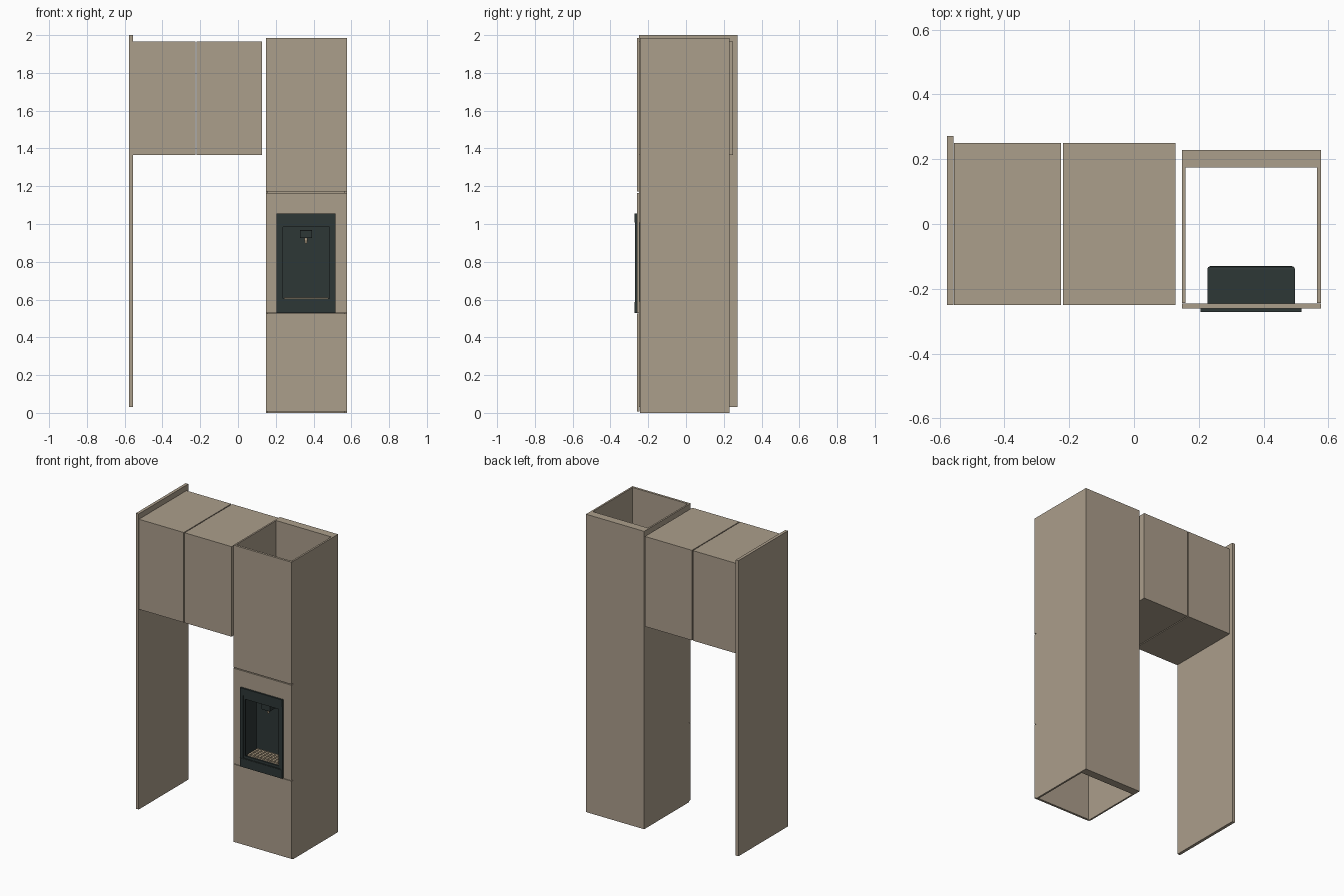
import bpy, bmesh
from mathutils import Matrix, Vector

if "Cube" in bpy.data.objects:
    bpy.data.objects.remove(bpy.data.objects["Cube"])


def material(name, rgb):
    m = bpy.data.materials.new(name)
    m.diffuse_color = (*rgb, 1)
    m.use_nodes = True
    m.node_tree.nodes["Principled BSDF"].inputs["Base Color"].default_value = m.diffuse_color
    return m


TAUPE = material("taupe_board", (0.41, 0.342, 0.26))
DARK = material("dark_plastic", (0.027, 0.038, 0.037))
SAND = material("sand_metal", (0.55, 0.44, 0.30))


def finish(name, bm, mat):
    bmesh.ops.recalc_face_normals(bm, faces=bm.faces)
    me = bpy.data.meshes.new(name)
    bm.to_mesh(me)
    bm.free()
    me.materials.append(mat)
    ob = bpy.data.objects.new(name, me)
    bpy.context.collection.objects.link(ob)
    return ob


def box(name, x, y, z, mat, bevel=0):
    bm = bmesh.new()
    size = Vector((x[1] - x[0], y[1] - y[0], z[1] - z[0]))
    mid = Vector((x[0] + x[1], y[0] + y[1], z[0] + z[1])) / 2
    bmesh.ops.create_cube(bm, size=1, matrix=Matrix.Translation(mid) @ Matrix.Diagonal((*size, 1)))
    ob = finish(name, bm, mat)
    if bevel:
        b = ob.modifiers.new("bevel", "BEVEL")
        b.width, b.segments = bevel, 2
    return ob


def frame(name, x, z, ix, iz, y, mat):
    """Upright rectangular ring: outer x/z, inner ix/iz, depth y."""
    bm = bmesh.new()
    loops = [[bm.verts.new((a, yy, b)) for a, b in
              ((r[0], s[0]), (r[1], s[0]), (r[1], s[1]), (r[0], s[1]))]
             for r, s, yy in ((x, z, y[0]), (ix, iz, y[0]), (ix, iz, y[1]), (x, z, y[1]))]
    for k in range(4):
        p, q = loops[k], loops[(k + 1) % 4]
        for i in range(4):
            j = (i + 1) % 4
            bm.faces.new((p[i], p[j], q[j], q[i]))
    return finish(name, bm, mat)


# Side panel and the two wall cabinets
box("tall_side_panel", (-0.577, -0.557), (-0.25, 0.272), (0.03, 2.0), TAUPE)
box("wall_cabinet_left", (-0.555, -0.225), (-0.25, 0.25), (1.365, 1.965), TAUPE)
box("wall_cabinet_right", (-0.219, 0.128), (-0.25, 0.25), (1.365, 1.965), TAUPE)

# Tower carcass, open at top and bottom
TX = (0.148, 0.577)
box("tower_side_left", (0.148, 0.159), (-0.244, 0.175), (0, 1.985), TAUPE)
box("tower_side_right", (0.565, 0.577), (-0.244, 0.175), (0, 1.985), TAUPE)
box("tower_back", TX, (0.175, 0.229), (0, 1.985), TAUPE)

# Tower fronts, the middle one cut out for the dispenser
FY = (-0.26, -0.245)
OX, OZ = (0.226, 0.497), (0.59, 1.008)
box("tower_door_lower", TX, FY, (0.008, 0.526), TAUPE)
frame("tower_front_middle", TX, (0.529, 1.165), OX, OZ, FY, TAUPE)
box("tower_door_upper", TX, FY, (1.171, 1.985), TAUPE)

# Dispenser surround with raised top and bottom bars
frame("dispenser_surround", (0.205, 0.516), (0.53, 1.055), OX, OZ, (-0.27, -0.26), DARK)
box("dispenser_top_bar", (0.205, 0.516), (-0.272, -0.268), (1.009, 1.055), DARK)
box("dispenser_bottom_bar", (0.205, 0.516), (-0.272, -0.268), (0.53, 0.587), DARK)
frame("dispenser_inner_trim", OX, OZ, (0.238, 0.485), (0.606, 0.984), (-0.266, -0.255), DARK)

# Recess: open-fronted box with thin walls
recess = box("dispenser_recess", OX, (-0.26, -0.13), OZ, DARK)
bm = bmesh.new()
bm.from_mesh(recess.data)
bmesh.ops.delete(bm, geom=[f for f in bm.faces if f.normal.y < -0.9], context="FACES_ONLY")
back = [e for e in bm.edges if all(v.co.y > -0.14 for v in e.verts)]
bmesh.ops.bevel(bm, geom=back, offset=0.01, segments=2, profile=0.5, affect="EDGES")
bm.to_mesh(recess.data)
bm.free()
wall = recess.modifiers.new("wall", "SOLIDIFY")
wall.thickness, wall.offset = 0.01, -1

# Spout block and nozzle
box("spout_block", (0.328, 0.392), (-0.225, -0.14), (0.925, 0.968), DARK, 0.004)
bm = bmesh.new()
bmesh.ops.create_cone(bm, cap_ends=True, segments=16, radius1=0.006, radius2=0.008, depth=0.03,
                      matrix=Matrix.Translation((0.36, -0.195, 0.912)))
finish("spout_nozzle", bm, SAND)

# Drip grille: slats with cross bars
for i in range(10):
    c = 0.25 + i * 0.0248
    box(f"grille_slat_{i}", (c - 0.006, c + 0.006), (-0.25, -0.145), (0.60, 0.612), SAND)
for i in range(4):
    c = -0.245 + i * 0.032
    box(f"grille_cross_bar_{i}", (0.244, 0.479), (c - 0.004, c + 0.004), (0.60, 0.610), SAND)
